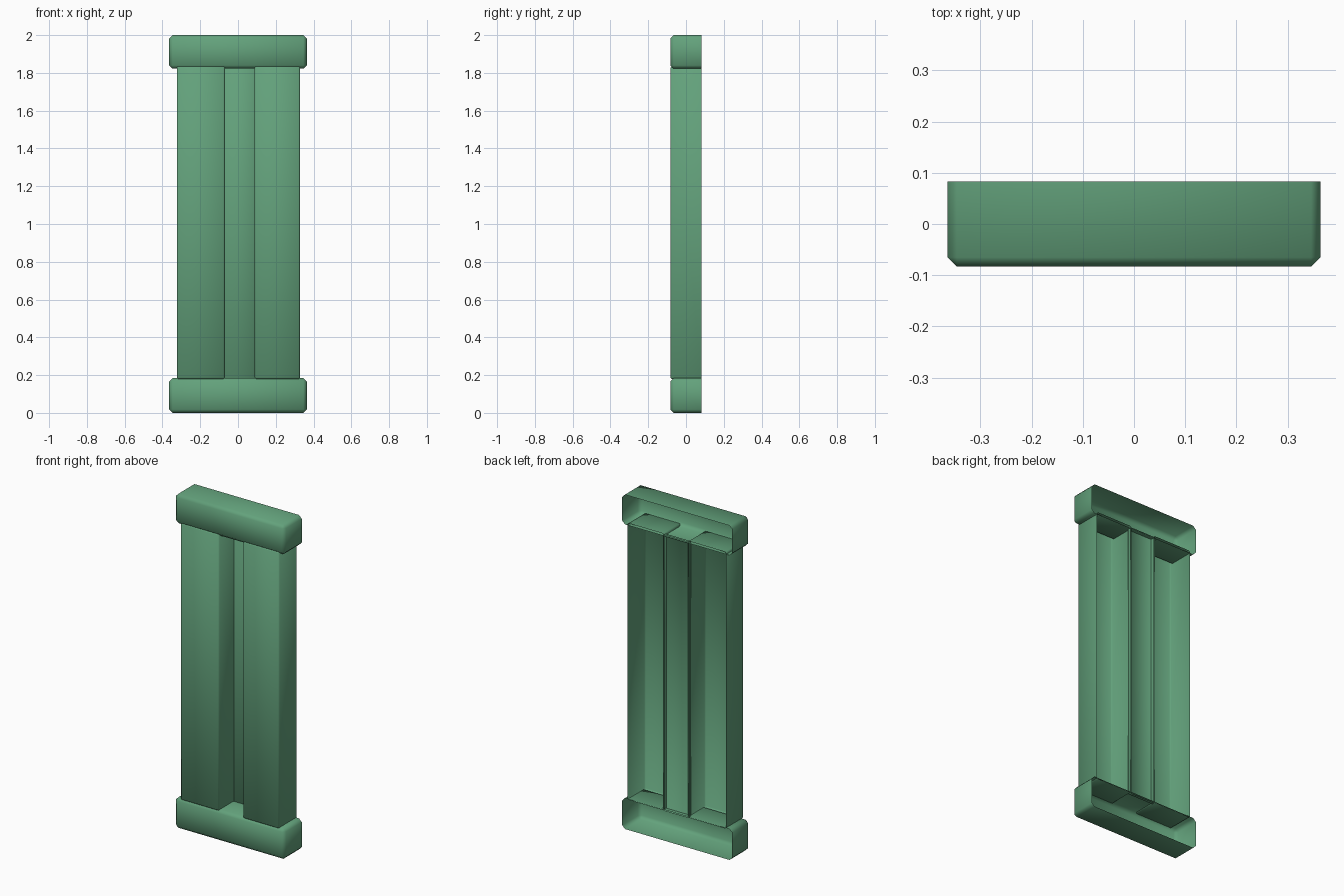
import bpy
import bmesh
import math
from mathutils import Vector

cube = bpy.data.objects.get("Cube")
if cube:
    bpy.data.objects.remove(cube, do_unlink=True)

green = bpy.data.materials.new("painted_green")
green.use_nodes = True
COLOUR = (0.125, 0.36, 0.2, 1)
green.diffuse_color = COLOUR
green.node_tree.nodes["Principled BSDF"].inputs["Base Color"].default_value = COLOUR

BACK = 0.083


def open_box(name, x, z, front, bevel):
    """Thin shell with an open back and chamfered front and side edges."""
    low, high = Vector((x[0], front, z[0])), Vector((x[1], BACK, z[1]))
    bm = bmesh.new()
    bmesh.ops.create_cube(bm, size=1)
    for v in bm.verts:
        v.co = (low + high) / 2 + v.co * (high - low)
    bm.normal_update()
    back = [f for f in bm.faces if f.normal.y > 0.9]
    bmesh.ops.delete(bm, geom=back, context="FACES")
    edges = [e for e in bm.edges if not e.is_boundary]
    bmesh.ops.bevel(bm, geom=edges, offset=bevel, segments=1,
                    affect="EDGES", clamp_overlap=True)
    mesh = bpy.data.meshes.new(name)
    bm.to_mesh(mesh)
    bm.free()
    mesh.materials.append(green)
    obj = bpy.data.objects.new(name, mesh)
    bpy.context.collection.objects.link(obj)
    bpy.ops.object.select_all(action="DESELECT")
    obj.select_set(True)
    bpy.context.view_layer.objects.active = obj
    bpy.ops.object.shade_smooth_by_angle(angle=math.radians(60))
    return obj


# Base and capital blocks
for name, z in (("bottom_cap", (0, 0.185)), ("top_cap", (1.822, 2))):
    open_box(name, (-0.364, 0.364), z, -BACK, 0.018)

# Two uprights
for name, x in (("right_upright", (-0.324, -0.07)), ("left_upright", (0.088, 0.328))):
    open_box(name, x, (0.18, 1.835), -BACK + 0.001, 0.007)

# Recessed strip between the uprights
open_box("centre_panel", (-0.078, 0.095), (0.178, 1.828), 0.06, 0.005)
